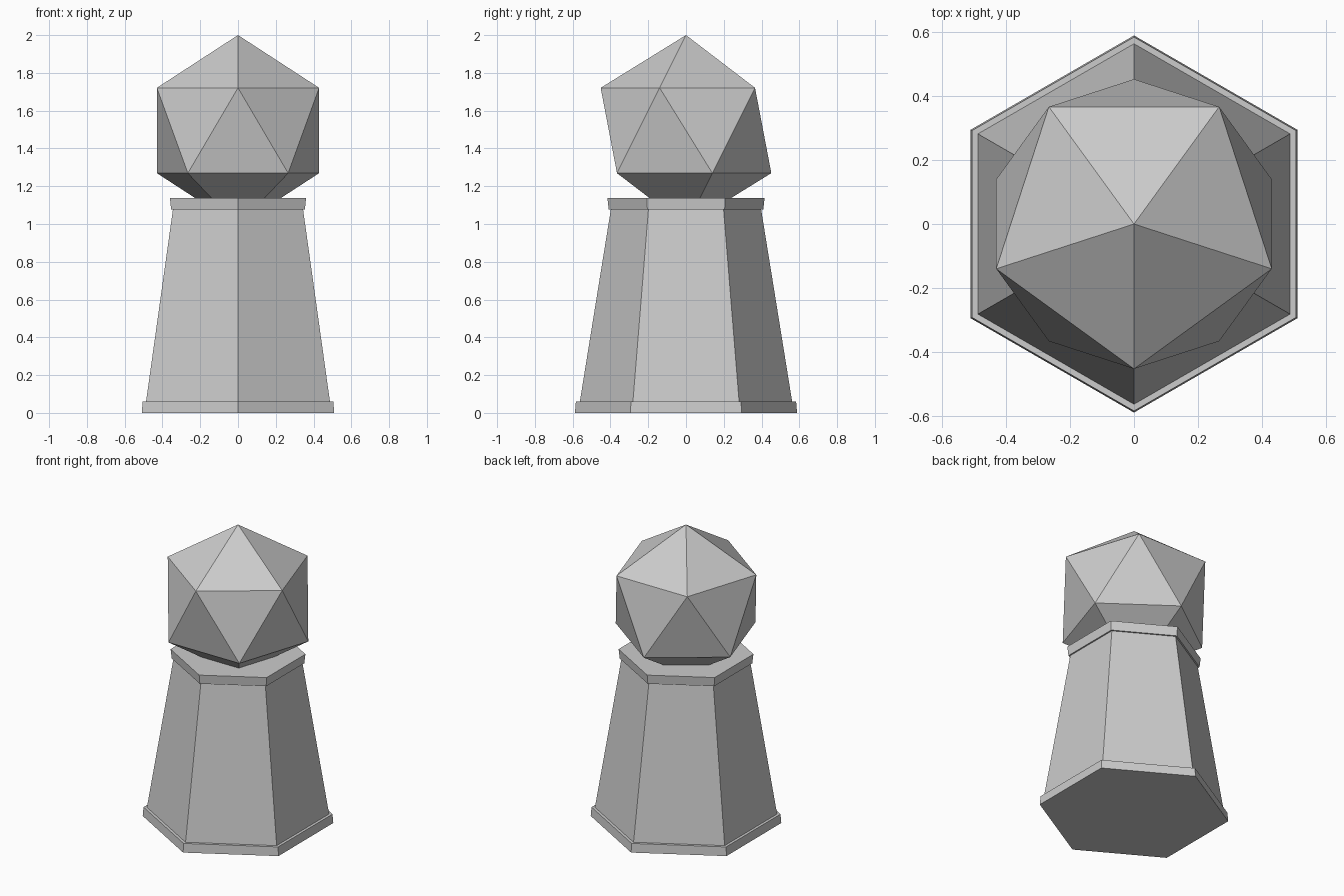
import bpy, bmesh
from math import sin, cos, pi
from mathutils import Matrix

if "Cube" in bpy.data.objects:
    bpy.data.objects.remove(bpy.data.objects["Cube"])


def add_object(name, bm):
    bmesh.ops.recalc_face_normals(bm, faces=bm.faces)
    mesh = bpy.data.meshes.new(name)
    bm.to_mesh(mesh)
    bm.free()
    obj = bpy.data.objects.new(name, mesh)
    bpy.context.collection.objects.link(obj)
    return obj


def hex_column(name, profile):
    """Closed hexagonal solid through (radius, height) rings, corners on +-y."""
    bm = bmesh.new()
    rings = [[bm.verts.new((r * sin(i * pi / 3), r * cos(i * pi / 3), z))
              for i in range(6)] for r, z in profile]
    for lower, upper in zip(rings, rings[1:]):
        for i in range(6):
            j = (i + 1) % 6
            bm.faces.new((lower[i], lower[j], upper[j], upper[i]))
    bm.faces.new(rings[0])
    bm.faces.new(rings[-1])
    return add_object(name, bm)


# Tapered pedestal with a plinth at the foot and a flared cap on top
hex_column("pedestal", [
    (0.588, 0.0), (0.583, 0.06),    # plinth
    (0.562, 0.06), (0.398, 1.076),  # shaft
    (0.409, 1.076), (0.416, 1.138),  # cap
])

# Icosahedron resting in the cap, one upper corner facing the front
bm = bmesh.new()
bmesh.ops.create_icosphere(
    bm, subdivisions=1, radius=0.505,
    matrix=Matrix.Translation((0, 0, 1.495)) @ Matrix.Rotation(-pi / 2, 4, 'Z'))
add_object("faceted_ball", bm)
